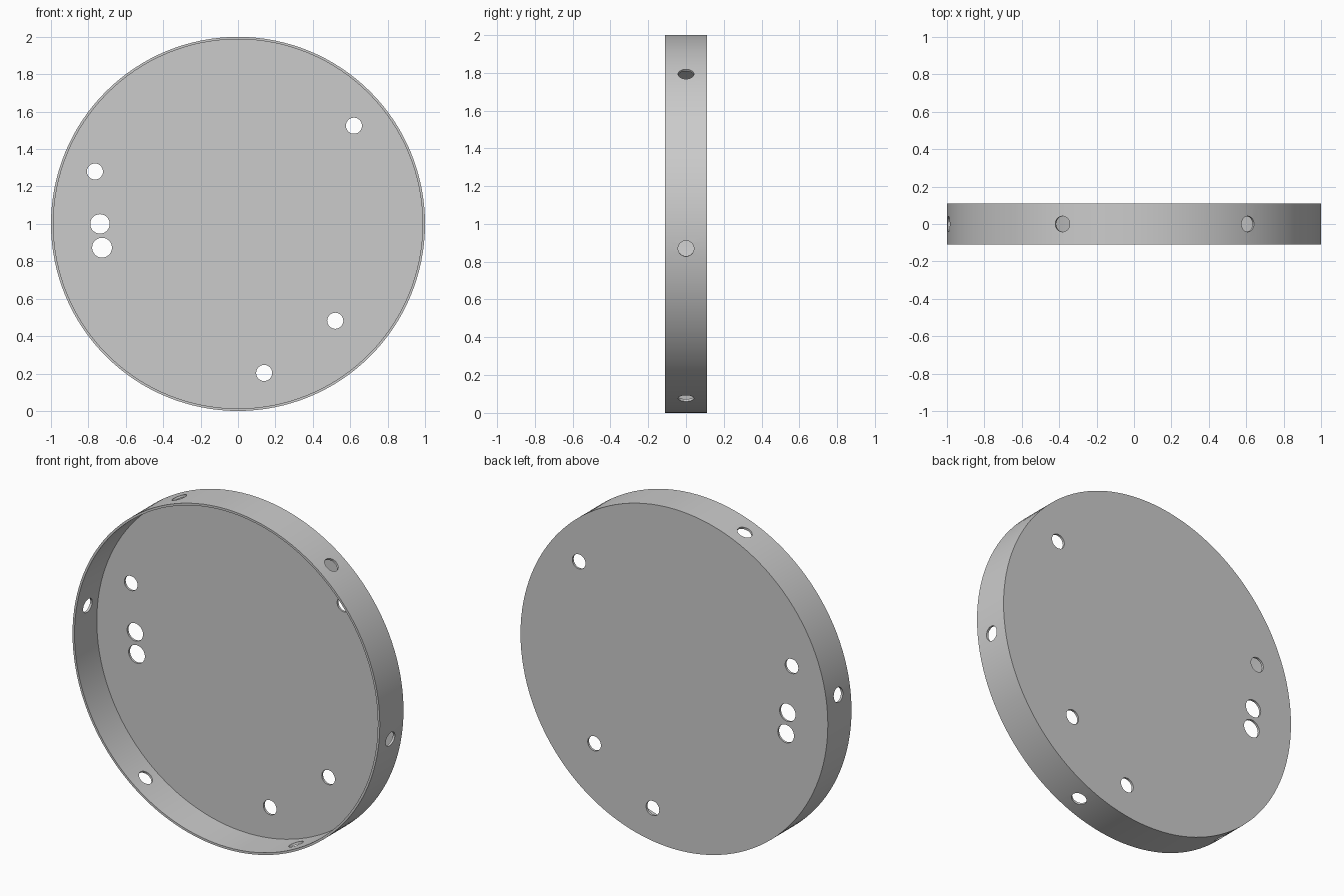
import bpy
import math
from mathutils import Vector

if "Cube" in bpy.data.objects:
    bpy.data.objects.remove(bpy.data.objects["Cube"])

RADIUS, HALF_DEPTH, WALL = 1.0, 0.11, 0.013
CENTRE = Vector((0, 0, 1))


def cylinder(name, radius, depth, centre, axis, sides):
    bpy.ops.mesh.primitive_cylinder_add(
        vertices=sides, radius=radius, depth=depth, location=centre,
        rotation=axis.to_track_quat('Z', 'Y').to_euler())
    obj = bpy.context.object
    obj.name = name
    return obj


def cut(target, cutter):
    mod = target.modifiers.new("cut", 'BOOLEAN')
    mod.operation = 'DIFFERENCE'
    mod.solver = 'EXACT'
    mod.object = cutter
    cutter.hide_render = True
    bpy.context.view_layer.objects.active = target
    bpy.ops.object.modifier_apply(modifier=mod.name)
    bpy.data.objects.remove(cutter, do_unlink=True)


Y = Vector((0, 1, 0))

# Shallow round pan, open to the front
pan = cylinder("round_pan", RADIUS, 2 * HALF_DEPTH, CENTRE, Y, 128)
cut(pan, cylinder("cavity_cutter", RADIUS - WALL, 2 * HALF_DEPTH,
                  CENTRE - Y * WALL, Y, 128))

# Holes through the back plate: x, z, radius
for x, z, r in [(0.62, 1.525, 0.043), (-0.765, 1.28, 0.043),
                (-0.738, 1.0, 0.052), (-0.727, 0.873, 0.053),
                (0.52, 0.482, 0.043), (0.14, 0.203, 0.043)]:
    cut(pan, cylinder("plate_hole_cutter", r, 0.1, (x, HALF_DEPTH, z), Y, 32))

# Six evenly spaced holes through the rim
for i in range(6):
    a = math.radians(52.5 + 60 * i)
    out = Vector((math.cos(a), 0, math.sin(a)))
    cut(pan, cylinder("rim_hole_cutter", 0.042, 0.12, CENTRE + out * RADIUS, out, 32))

# Smooth round walls with sharp edges
bpy.ops.object.select_all(action='DESELECT')
pan.select_set(True)
bpy.context.view_layer.objects.active = pan
bpy.ops.object.shade_smooth_by_angle(angle=math.radians(30))
